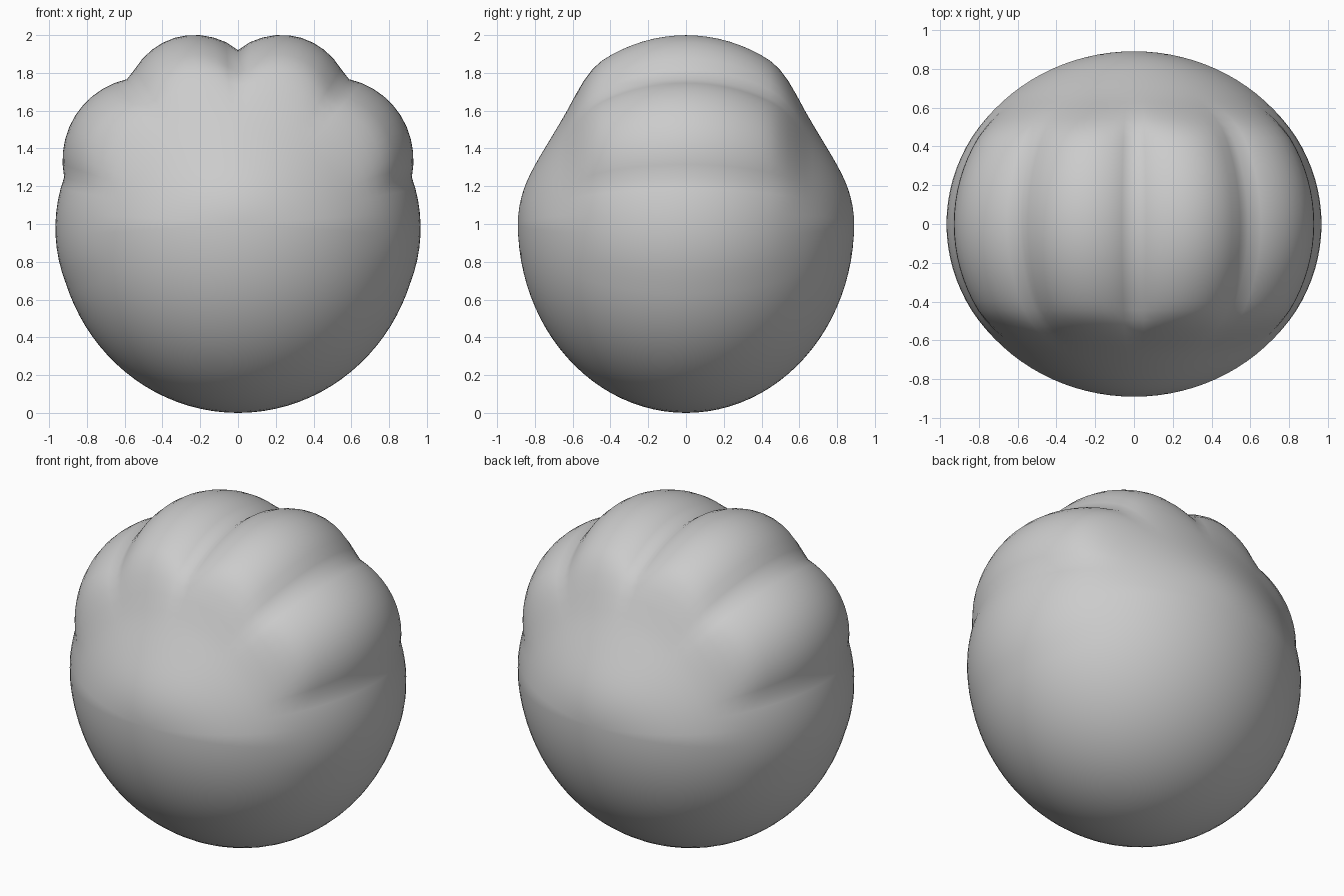
import bpy
import bmesh
import math
from mathutils import Matrix

default = bpy.data.objects.get("Cube")
if default:
    bpy.data.objects.remove(default, do_unlink=True)

RX, RY, RZ = 0.96, 0.89, 1.0      # body half sizes
# Lobes around the top: start angle, end angle, start radius, end radius, bulge
LOBES = [
    (90, 53.5, 0.92, 0.955, 0.103),
    (53.5, 15.5, 0.955, 0.952, 0.082),
    (15.5, -20, 0.952, 0.963, 0.010),
]


def smoothstep(a, b, v):
    u = min(1, max(0, (v - a) / (b - a)))
    return u * u * (3 - 2 * u)


def oval_radius(angle):
    return 1 / math.hypot(math.cos(angle) / RX, math.sin(angle) / RZ)


def lobed_radius(angle):
    degrees = math.degrees(angle)
    for start, end, r0, r1, bulge in LOBES:
        if end <= degrees <= start:
            u = (start - degrees) / (start - end)
            wave = max(0, math.sin(math.pi * u)) ** 0.8
            return r0 + (r1 - r0) * u + bulge * wave
    return oval_radius(angle)


def body_point(co):
    """Turn a unit sphere point into the body surface."""
    y = co.y * RY
    ring = math.hypot(co.x, co.z)
    angle = math.atan2(co.z, abs(co.x))
    # The upper front and back taper; the lobes fade out toward them
    taper = 1 - 0.30 * smoothstep(0.40, 0.85, abs(y)) * max(0, math.sin(angle))
    fade = smoothstep(0.42, 0.66, abs(y))
    radius = lobed_radius(angle) * (1 - fade) + oval_radius(angle) * taper * fade
    side = math.copysign(1, co.x)
    return (side * ring * radius * math.cos(angle), y,
            1 + ring * radius * math.sin(angle))


# Rounded body with four finger-like lobes over the top
bm = bmesh.new()
bmesh.ops.create_uvsphere(bm, u_segments=96, v_segments=48, radius=1,
                          matrix=Matrix.Rotation(math.pi / 2, 4, "X"))
for vert in bm.verts:
    vert.co = body_point(vert.co)
bmesh.ops.recalc_face_normals(bm, faces=bm.faces)
for face in bm.faces:
    face.smooth = True
mesh = bpy.data.meshes.new("closed_hand")
bm.to_mesh(mesh)
bm.free()
hand = bpy.data.objects.new("closed_hand", mesh)
bpy.context.collection.objects.link(hand)

# Plain grey
grey = bpy.data.materials.new("light_grey")
grey.use_nodes = True
colour = (0.6, 0.6, 0.6, 1)
grey.diffuse_color = colour
grey.node_tree.nodes["Principled BSDF"].inputs["Base Color"].default_value = colour
mesh.materials.append(grey)
